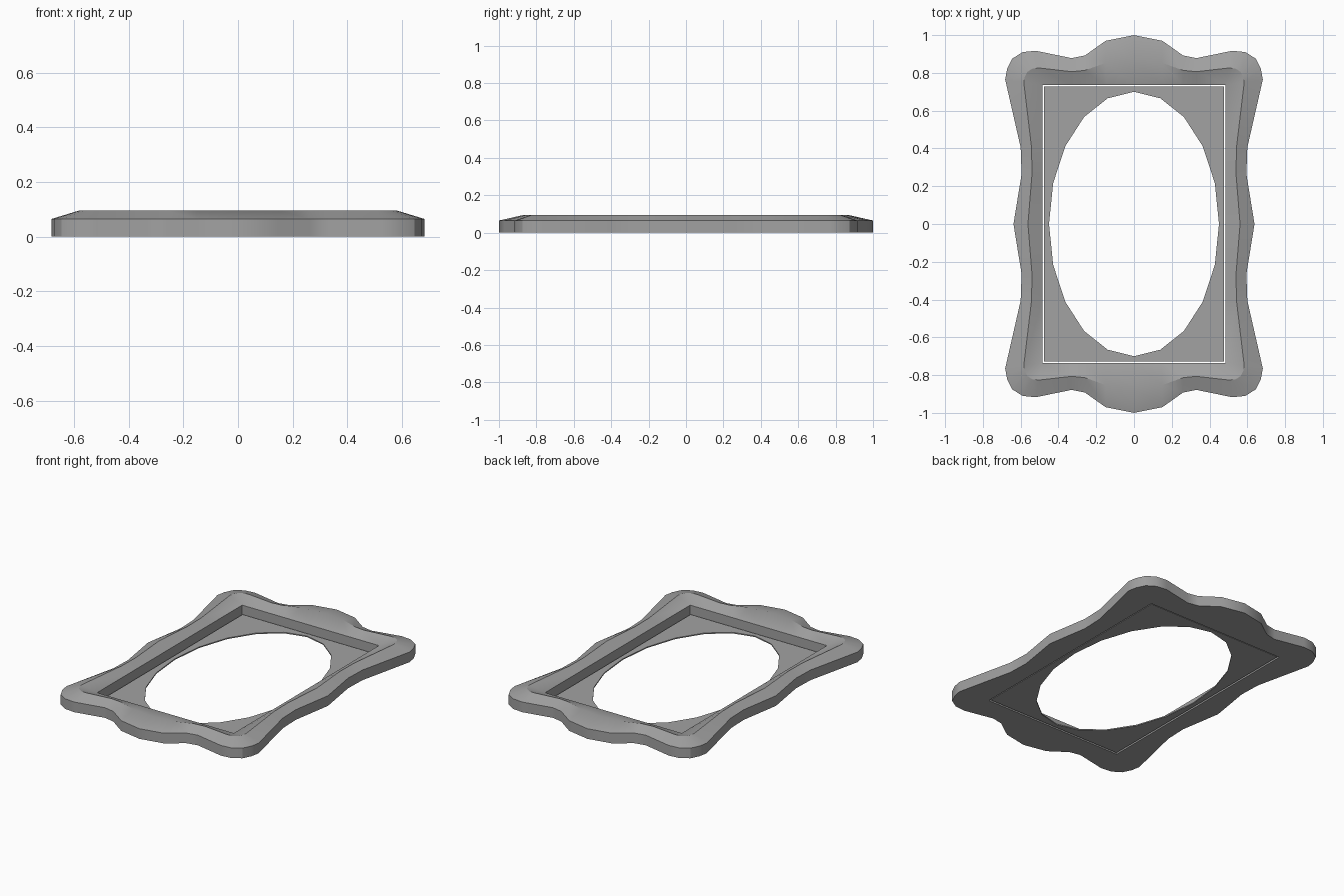
import bpy, bmesh, math

cube = bpy.data.objects.get("Cube")
if cube:
    bpy.data.objects.remove(cube, do_unlink=True)

grey = bpy.data.materials.new("plain_grey")
grey.use_nodes = True
COLOUR = (0.36, 0.36, 0.36, 1)
grey.diffuse_color = COLOUR
grey.node_tree.nodes["Principled BSDF"].inputs["Base Color"].default_value = COLOUR

LIP_X, LIP_Y = 0.485, 0.735
RIM_Z, RIDGE_Z = 0.065, 0.095


def add_object(name, bm):
    bmesh.ops.recalc_face_normals(bm, faces=bm.faces)
    mesh = bpy.data.meshes.new(name)
    bm.to_mesh(mesh)
    bm.free()
    mesh.materials.append(grey)
    obj = bpy.data.objects.new(name, mesh)
    bpy.context.collection.objects.link(obj)
    bpy.ops.object.select_all(action='DESELECT')
    bpy.context.view_layer.objects.active = obj
    obj.select_set(True)
    bpy.ops.object.shade_smooth_by_angle(angle=math.radians(30))
    return obj


# Wavy outline: one quarter, mirrored to the full loop
quarter = [(0, 1), (0.15, 0.97), (0.26, 0.892), (0.33, 0.878), (0.52, 0.917),
           (0.59, 0.91), (0.645, 0.875), (0.672, 0.82), (0.682, 0.765),
           (0.6, 0.405), (0.595, 0.265), (0.638, 0)]
half = quarter + [(x, -y) for x, y in quarter[-2::-1]]
outline = half + [(-x, y) for x, y in half[-2:0:-1]]


def clamp(v, limit):
    return max(-limit, min(limit, v))


# Frame: rings swept from the outer rim over a ridge to the rectangular lip
lip = [(clamp(x, LIP_X), clamp(y, LIP_Y)) for x, y in outline]
profile = [(0, 0), (0, RIM_Z), (0.5, RIDGE_Z), (1, RIM_Z), (1, 0)]
bm = bmesh.new()
rings = [[bm.verts.new((a[0] + (b[0] - a[0]) * t, a[1] + (b[1] - a[1]) * t, z))
          for a, b in zip(outline, lip)] for t, z in profile]
n = len(outline)
for k, ring in enumerate(rings):
    after = rings[(k + 1) % len(rings)]
    for i in range(n):
        j = (i + 1) % n
        bm.faces.new((ring[i], ring[j], after[j], after[i]))
bmesh.ops.remove_doubles(bm, verts=bm.verts, dist=0.0005)
add_object("wavy_frame", bm)


# Backing panel: thin rectangle with an oval opening
def edge_loop(bm, points, z):
    verts = [bm.verts.new((x, y, z)) for x, y in points]
    return [bm.edges.new((v, verts[i - 1])) for i, v in enumerate(verts)]


bm = bmesh.new()
px, py = LIP_X - 0.008, LIP_Y - 0.008
SIDES = 20
oval = [(0.45 * math.sin(math.tau * i / SIDES), 0.7 * math.cos(math.tau * i / SIDES))
        for i in range(SIDES)]
edges = edge_loop(bm, [(-px, -py), (px, -py), (px, py), (-px, py)], 0.003)
edges += edge_loop(bm, oval, 0.003)
bmesh.ops.triangle_fill(bm, edges=edges, use_beauty=True)
sheet = bmesh.ops.extrude_face_region(bm, geom=bm.faces[:])
bmesh.ops.translate(bm, vec=(0, 0, 0.007),
                    verts=[v for v in sheet["geom"] if isinstance(v, bmesh.types.BMVert)])
add_object("oval_backing_panel", bm)
